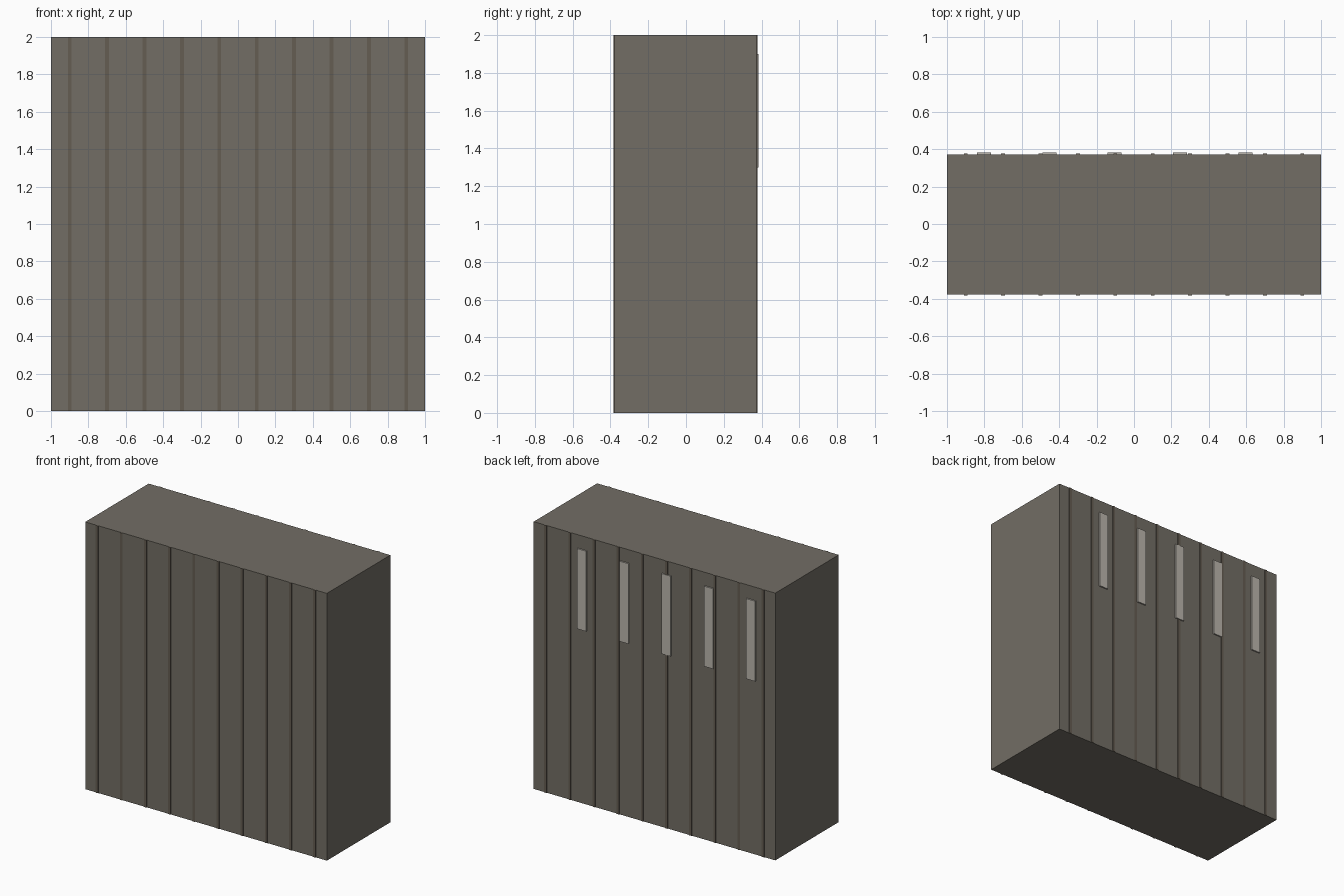
import bpy

if "Cube" in bpy.data.objects:
    bpy.data.objects.remove(bpy.data.objects["Cube"])


def material(name, rgb):
    m = bpy.data.materials.new(name)
    m.diffuse_color = (*rgb, 1)
    m.use_nodes = True
    m.node_tree.nodes["Principled BSDF"].inputs["Base Color"].default_value = m.diffuse_color
    return m


def box(name, x, y, z, mat):
    """Box from (min, max) ranges on each axis."""
    bpy.ops.mesh.primitive_cube_add(size=1, location=[(a + b) / 2 for a, b in (x, y, z)])
    o = bpy.context.object
    o.name = name
    o.scale = [b - a for a, b in (x, y, z)]
    bpy.ops.object.transform_apply(location=False, rotation=False, scale=True)
    o.data.materials.append(mat)
    return o


wall_mat = material("wall_grey", (0.17, 0.155, 0.13))
rib_mat = material("rib_brown", (0.13, 0.11, 0.085))
plate_mat = material("plate_light", (0.50, 0.47, 0.42))

FRONT, BACK, RIB = -0.3775, 0.3725, 0.005

# Main block
box("wall_block", (-1, 1), (FRONT, BACK), (0, 2), wall_mat)

# Thin vertical ribs on front and back faces
for i in range(10):
    x = -0.9 + 0.2 * i
    xs = (x - 0.01, x + 0.01)
    box(f"front_rib_{i}", xs, (FRONT - RIB, FRONT), (0, 2), rib_mat)
    box(f"back_rib_{i}", xs, (BACK, BACK + RIB), (0, 2), rib_mat)

# Pale upright plates on the back
for i in range(5):
    x = -0.803 + 0.35 * i
    box(f"back_plate_{i}", (x - 0.0375, x + 0.0375), (BACK, BACK + 0.01), (1.3, 1.9), plate_mat)
